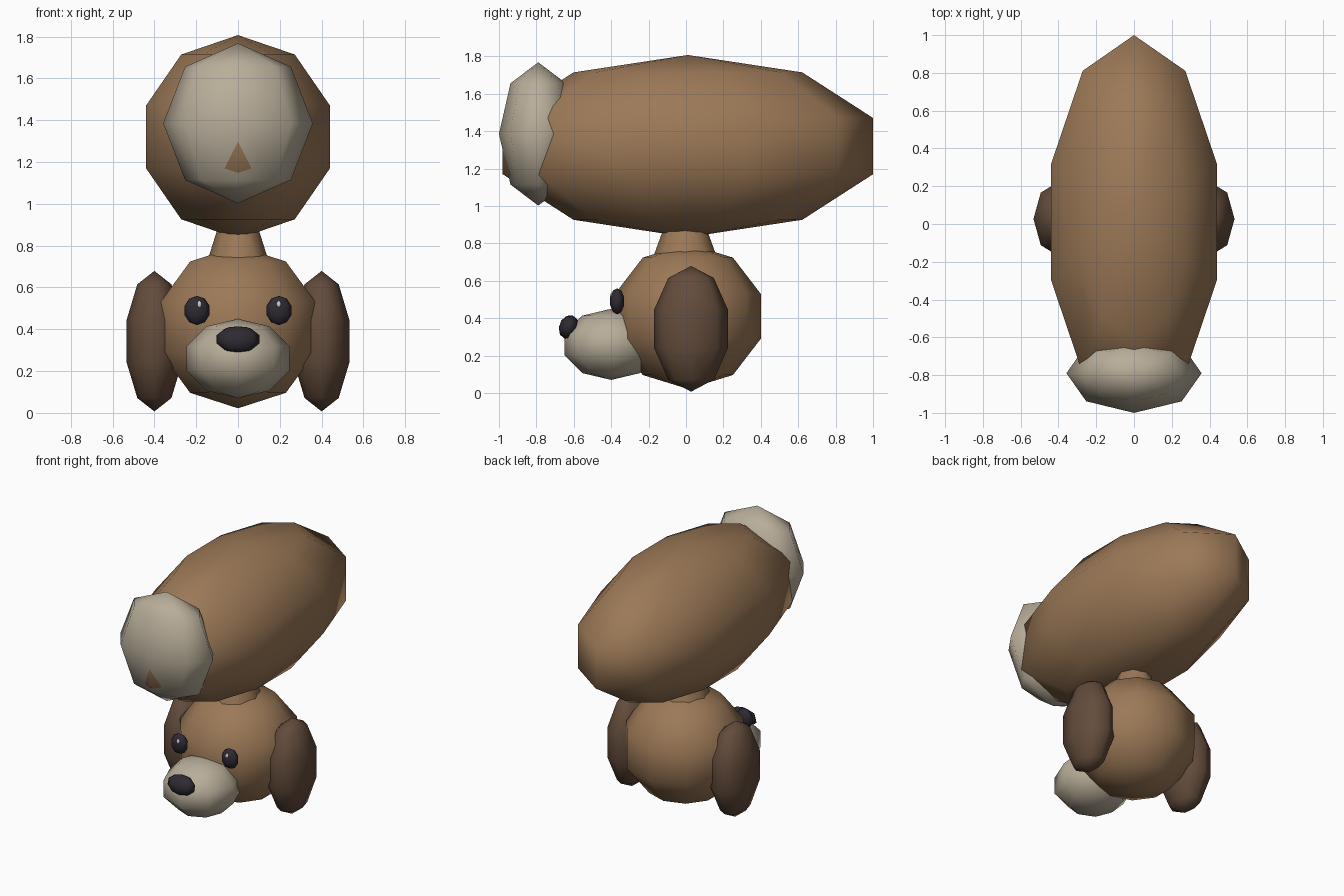
import bpy, bmesh
from math import radians
from mathutils import Matrix, Vector

if "Cube" in bpy.data.objects:
    bpy.data.objects.remove(bpy.data.objects["Cube"])


def material(name, rgb):
    m = bpy.data.materials.new(name)
    m.diffuse_color = (*rgb, 1)
    m.use_nodes = True
    m.node_tree.nodes["Principled BSDF"].inputs["Base Color"].default_value = m.diffuse_color
    return m


brown = material("brown_fur", (0.33, 0.19, 0.095))
dark = material("dark_fur", (0.125, 0.072, 0.044))
cream = material("cream_fur", (0.48, 0.42, 0.32))
black = material("black", (0.027, 0.023, 0.032))
white = material("white", (0.8, 0.8, 0.8))


def finish(name, bm, mat):
    mesh = bpy.data.meshes.new(name)
    bm.to_mesh(mesh)
    bm.free()
    mesh.materials.append(mat)
    for p in mesh.polygons:
        p.use_smooth = True
    ob = bpy.data.objects.new(name, mesh)
    bpy.context.collection.objects.link(ob)
    return ob


def ellipsoid(name, centre, radii, mat, segs=8, rings=5, tilt=0):
    bm = bmesh.new()
    bmesh.ops.create_uvsphere(bm, u_segments=segs, v_segments=rings, radius=1)
    bm.transform(Matrix.Translation(Vector(centre))
                 @ Matrix.Rotation(radians(tilt), 4, 'X')
                 @ Matrix.Diagonal((*radii, 1)))
    return finish(name, bm, mat)


# Body and pale chest patch (the body pokes slightly through it)
ellipsoid("body", (0, 0.01, 1.32), (0.486, 1.041, 0.487), brown, 10)
ellipsoid("chest_patch", (0, -0.79, 1.385), (0.358, 0.21, 0.383), cream, 8, 4)

# Neck, a tapered stub between head and body
bm = bmesh.new()
bmesh.ops.create_cone(bm, cap_ends=True, segments=8, radius1=0.175, radius2=0.085,
                      depth=0.26, matrix=Matrix.Translation((0, -0.005, 0.82)))
bm.transform(Matrix.Diagonal((0.9, 1.05, 1, 1)))
neck = finish("neck", bm, brown)
for p in neck.data.polygons:
    p.use_smooth = len(p.vertices) == 4

# Head, muzzle and nose
ellipsoid("head", (0, 0.01, 0.41), (0.41, 0.41, 0.388), brown, 10)
ellipsoid("muzzle", (0, -0.40, 0.26), (0.258, 0.263, 0.19), cream)
ellipsoid("nose", (0, -0.627, 0.352), (0.108, 0.052, 0.066), black, tilt=-20)

# Ears, eyes and eye glints on both sides
for side, s in (("left", 1), ("right", -1)):
    ellipsoid(side + "_ear", (s * 0.40, 0.027, 0.343), (0.139, 0.207, 0.336), dark)
    ellipsoid(side + "_eye", (s * 0.196, -0.368, 0.49), (0.063, 0.039, 0.07), black)
    ellipsoid(side + "_eye_glint", (s * 0.19 + 0.005, -0.397, 0.518),
              (0.012, 0.01, 0.018), white)
